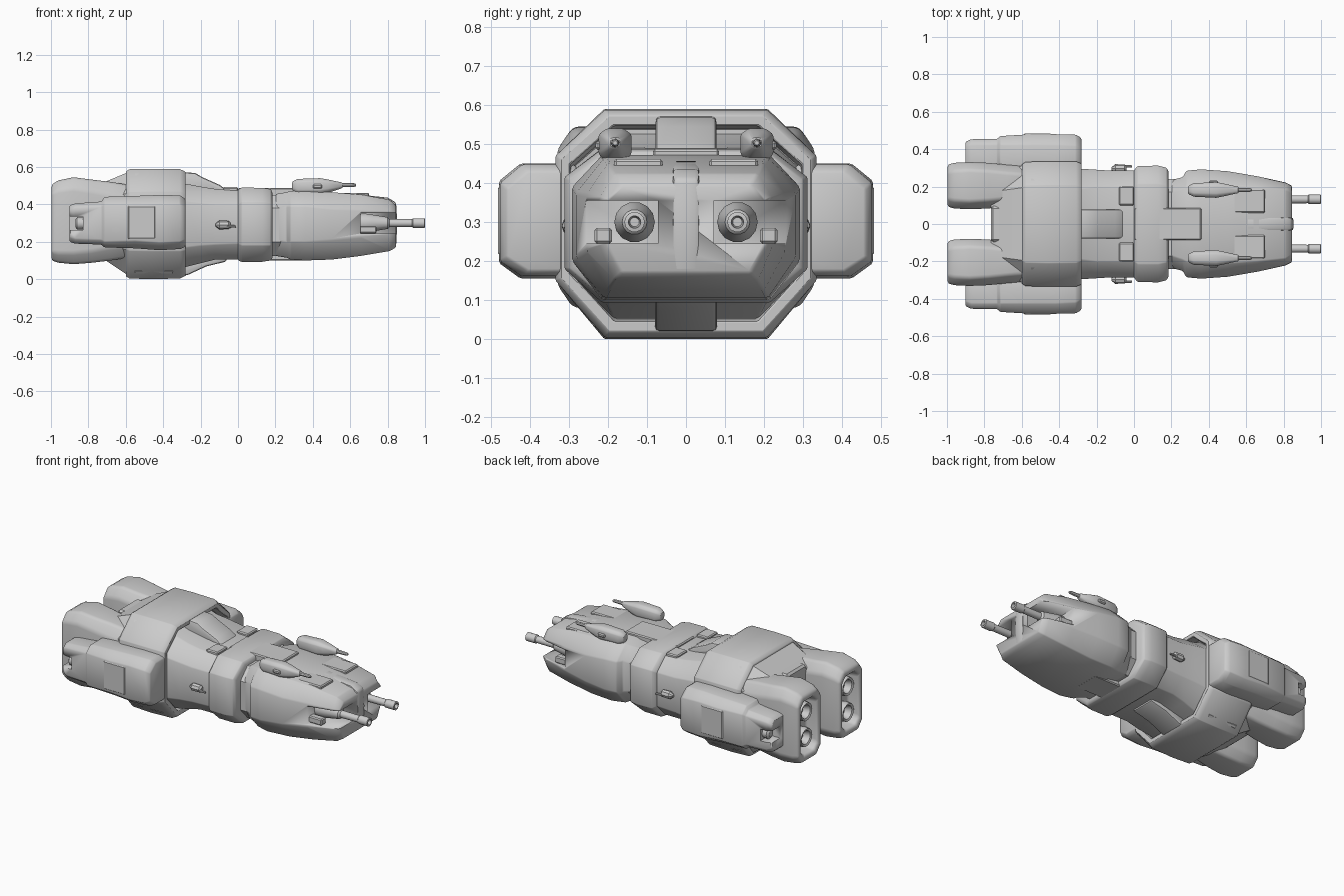
import bpy, bmesh, math


def loft(name, rings, bevel=0.0, segs=1, angle=30):
    """Skin a list of equal-length point rings and cap both ends."""
    bm = bmesh.new()
    vs = [[bm.verts.new(p) for p in r] for r in rings]
    n = len(rings[0])
    for a, b in zip(vs, vs[1:]):
        for i in range(n):
            bm.faces.new((a[i], a[(i + 1) % n], b[(i + 1) % n], b[i]))
    bm.faces.new(vs[0])
    bm.faces.new(vs[-1])
    bmesh.ops.recalc_face_normals(bm, faces=bm.faces)
    me = bpy.data.meshes.new(name)
    bm.to_mesh(me)
    bm.free()
    ob = bpy.data.objects.new(name, me)
    bpy.context.collection.objects.link(ob)
    bpy.ops.object.select_all(action='DESELECT')
    bpy.context.view_layer.objects.active = ob
    ob.select_set(True)
    if bevel:
        m = ob.modifiers.new("bevel", 'BEVEL')
        m.width, m.segments, m.limit_method = bevel, segs, 'ANGLE'
        bpy.ops.object.modifier_apply(modifier="bevel")
    bpy.ops.object.shade_smooth_by_angle(angle=math.radians(angle))
    return ob


def octo(x, hw, z0, z1, flat, s0, s1, cy=0.0):
    """Octagon across x: half width, bottom, top, half flat, side z range."""
    return [(x, cy + a, z) for a, z in ((flat, z0), (hw, s0), (hw, s1), (flat, z1),
                                        (-flat, z1), (-hw, s1), (-hw, s0), (-flat, z0))]


def hull(name, secs, cy=0.0, **kw):
    return loft(name, [octo(*s, cy=cy) for s in secs], **kw)


def tube(name, cy, cz, prof, n=14):
    return loft(name, [[(x, cy + r * math.cos(2 * math.pi * i / n),
                         cz + r * math.sin(2 * math.pi * i / n)) for i in range(n)]
                       for x, r in prof])


def block(name, x0, x1, y0, y1, z0, z1, bevel=0.006):
    return loft(name, [[(x, y0, z0), (x, y1, z0), (x, y1, z1), (x, y0, z1)]
                       for x in (x0, x1)], bevel=bevel)


def cut(ob, *box):
    c = block("cutter", *box, bevel=0)
    c.hide_render = True
    m = ob.modifiers.new("cut", 'BOOLEAN')
    m.operation, m.object, m.solver = 'DIFFERENCE', c, 'EXACT'
    bpy.context.view_layer.objects.active = ob
    bpy.ops.object.modifier_apply(modifier="cut")
    bpy.data.objects.remove(c)


def span(s, a, b):
    """y range mirrored to side s, kept in ascending order."""
    return tuple(sorted((s * a, s * b)))


# nose section with open gun bays
head = hull("nose_hull", [
    (0.20, .235, .125, .455, .17, .21, .38),
    (0.26, .25, .115, .465, .19, .20, .39),
    (0.28, .285, .105, .472, .20, .20, .39),
    (0.36, .292, .10, .472, .215, .20, .39),
    (0.50, .282, .105, .465, .21, .21, .375),
    (0.66, .255, .125, .452, .20, .225, .37),
    (0.81, .222, .15, .425, .185, .24, .36),
    (0.845, .205, .17, .395, .165, .245, .355)], bevel=0.006)
for s in (1, -1):
    cut(head, 0.655, 0.95, *span(s, .072, .35), .245, .355)

# middle hull, flaring back into the collar
hull("middle_hull", [
    (-0.36, .30, .045, .535, .19, .15, .44),
    (-0.28, .295, .065, .51, .19, .17, .42),
    (-0.20, .29, .085, .495, .20, .18, .41),
    (-0.12, .285, .105, .482, .20, .185, .40),
    (0.00, .285, .105, .475, .20, .19, .40),
    (0.17, .275, .11, .47, .20, .19, .40)], bevel=0.005)
hull("middle_band", [
    (0.00, .288, .10, .478, .20, .19, .40),
    (0.02, .31, .093, .49, .215, .18, .415),
    (0.13, .312, .093, .488, .215, .18, .415),
    (0.175, .30, .10, .482, .205, .18, .41),
    (0.185, .28, .115, .46, .19, .19, .40)], bevel=0.004)
hull("neck", [(0.15, .24, .125, .45, .17, .2, .38),
              (0.31, .24, .125, .45, .17, .2, .38)])
block("neck_spine_top", 0.0, 0.36, -.085, .085, .42, .487)
block("neck_keel", 0.0, 0.36, -.085, .085, .10, .16)

# octagonal collar with recessed front face
hull("collar", [
    (-0.60, .318, .015, .575, .195, .16, .46),
    (-0.58, .332, .004, .588, .207, .152, .468),
    (-0.46, .335, .0, .59, .21, .15, .47),
    (-0.31, .335, .004, .588, .208, .15, .47),
    (-0.28, .322, .018, .574, .198, .155, .462),
    (-0.28, .298, .045, .548, .185, .17, .448),
    (-0.33, .29, .052, .54, .18, .172, .442)], bevel=0.003)
hull("collar_taper", [
    (-0.765, .235, .13, .49, .17, .18, .43),
    (-0.70, .27, .095, .525, .18, .17, .44),
    (-0.58, .32, .015, .575, .197, .16, .46)])


def strut(name, prof, hw):
    """Side-profile polygon in x-z swept across y."""
    return loft(name, [[(x, y, z) for x, z in prof] for y in (-hw, hw)], bevel=0.012, segs=2)


# bridge bump above and keel wedge below the collar front
strut("bridge", [(-.34, .44), (-.34, .574), (-.23, .568), (-.19, .545), (-.10, .505),
                 (-.05, .47), (-.05, .44)], .078)
strut("keel_wedge", [(-.34, .15), (-.34, .012), (-.27, .022), (-.17, .068),
                     (-.06, .095), (-.06, .15)], .08)

for s, side in ((1, "left"), (-1, "right")):
    # engine with hollow rear and two nozzles
    hull("engine_" + side, [
        (-0.56, .105, .12, .50, .06, .18, .44),
        (-0.68, .112, .10, .52, .07, .17, .45),
        (-0.78, .122, .088, .532, .08, .15, .47),
        (-0.88, .126, .08, .545, .085, .14, .485),
        (-0.96, .122, .088, .528, .08, .14, .475),
        (-0.998, .112, .10, .505, .072, .145, .46),
        (-0.995, .082, .135, .47, .05, .17, .435),
        (-0.92, .075, .145, .46, .045, .18, .43)],
        cy=s * .205, bevel=0.022, segs=3, angle=40)
    for cz, lvl in ((.225, "lower"), (.385, "upper")):
        tube("nozzle_%s_%s" % (lvl, side), s * .205, cz,
             [(-.90, .05), (-.95, .06), (-.975, .055), (-.97, .042), (-.93, .03)])
    # side pod
    pod = hull("side_pod_" + side, [
        (-0.90, .085, .20, .395, .06, .225, .37),
        (-0.87, .098, .19, .405, .07, .215, .385),
        (-0.73, .10, .185, .415, .07, .21, .39),
        (-0.715, .115, .17, .44, .07, .20, .40),
        (-0.55, .125, .165, .445, .07, .205, .40),
        (-0.42, .125, .155, .45, .07, .195, .405),
        (-0.31, .122, .16, .448, .065, .20, .40),
        (-0.282, .105, .175, .43, .05, .21, .385)], cy=s * .355, bevel=0.005)
    cut(pod, -1, -.83, *span(s, .36, .5), .262, .335)
    tube("pod_thruster_" + side, s * .405, .298, [(-.80, .03), (-.86, .034), (-.87, .02)])
    block("pod_plate_" + side, -.59, -.44, *span(s, .40, .483), .215, .392)
    # collar shoulder plates above and below
    for z0, z1, lvl in ((.50, .565, "upper"), (.03, .09, "lower")):
        block("shoulder_%s_%s" % (lvl, side), -.56, -.34, *span(s, .17, .243), z0, z1, .01)
    # nose cannon with stepped barrel
    tube("nose_cannon_" + side, s * .132, .30,
         [(.63, .05), (.68, .052), (.72, .046), (.80, .032), (.81, .022), (.93, .021),
          (.935, .026), (.998, .026), (1.0, .016), (.96, .012)])
    block("cannon_cheek_" + side, .64, .74, *span(s, .19, .235), .245, .285)
    # roof gun
    hull("roof_gun_" + side, [
        (.29, .022, .475, .522, .012, .485, .51), (.32, .036, .45, .536, .02, .475, .52),
        (.44, .042, .45, .54, .022, .475, .525), (.48, .034, .46, .533, .018, .48, .52),
        (.56, .016, .488, .516, .008, .494, .51)], cy=s * .182, bevel=0.004)
    tube("roof_gun_barrel_" + side, s * .182, .503, [(.50, .013), (.62, .010), (.63, .006)], 8)
    block("roof_gun_ear_" + side, .40, .45, *span(s, .145, .232), .485, .508)
    # flank turret
    tube("flank_turret_" + side, s * .296, .29, [(-.12, .008), (-.10, .024), (-.05, .022), (-.04, .01)], 8)
    tube("flank_barrel_" + side, s * .308, .282, [(-.06, .008), (-.01, .006)], 8)
    # armour strips on roof and flank of the nose
    block("nose_roof_plate_" + side, .50, .70, *span(s, .06, .185), .42, .462)
    block("band_roof_plate_" + side, -.08, .0, *span(s, .10, .20), .45, .492)

# nose centre ridge and rear deck
strut("nose_ridge", [(.60, .30), (.60, .458), (.80, .436), (.845, .41), (.852, .30),
                     (.845, .17), (.80, .15), (.60, .15)], .035)
block("rear_deck", -.765, -.58, -.095, .095, .12, .515, .012)
